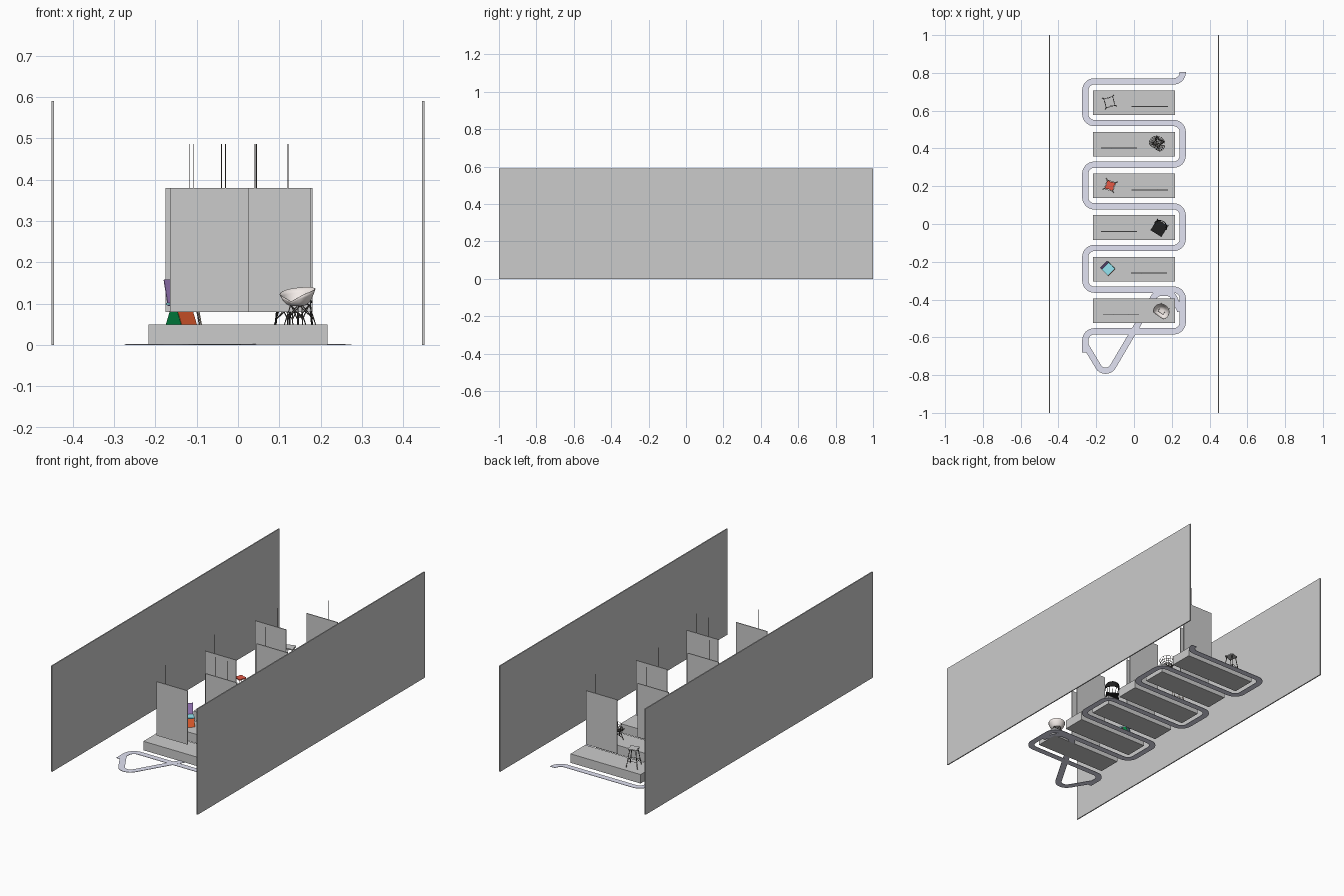
import bpy, bmesh
from math import sin, cos, pi, radians, tan
from mathutils import Vector, Matrix

if "Cube" in bpy.data.objects:
    bpy.data.objects.remove(bpy.data.objects["Cube"])

def material(name, rgb):
    m = bpy.data.materials.new(name)
    m.diffuse_color = (*rgb, 1)
    m.use_nodes = True
    m.node_tree.nodes["Principled BSDF"].inputs["Base Color"].default_value = m.diffuse_color
    return m

LILAC = material("lilac", (0.76, 0.77, 0.90))
BLACK = material("black", (0.015, 0.015, 0.015))
DARK = material("dark_metal", (0.12, 0.11, 0.10))
RED = material("red", (0.8, 0.1, 0.06))
CREAM = material("cream", (0.9, 0.84, 0.81))
WOOD = material("pale_wood", (0.75, 0.62, 0.5))
PURPLE = material("purple", (0.42, 0.25, 0.65))
CYAN = material("cyan", (0.30, 0.78, 0.88))
ORANGE = material("orange", (0.85, 0.12, 0.03))
GREEN = material("green", (0.0, 0.22, 0.05))

def finish(name, bm, mat=None, place=None, smooth=False):
    bmesh.ops.recalc_face_normals(bm, faces=bm.faces)
    me = bpy.data.meshes.new(name)
    bm.to_mesh(me)
    bm.free()
    ob = bpy.data.objects.new(name, me)
    bpy.context.collection.objects.link(ob)
    if mat:
        me.materials.append(mat)
    if place:
        x, y, a = place
        ob.location = (x, y, 0)
        ob.rotation_euler.z = radians(a)
    if smooth:
        for p in me.polygons:
            p.use_smooth = True
    return ob

def solidify(ob, t):
    m = ob.modifiers.new("thickness", 'SOLIDIFY')
    m.thickness, m.offset = t, 0

def box(name, lo, hi, mat=None, place=None):
    lo, hi = Vector(lo), Vector(hi)
    bm = bmesh.new()
    bmesh.ops.create_cube(bm, size=1, matrix=Matrix.Translation((lo + hi) / 2) @ Matrix.Diagonal((*(hi - lo), 1)))
    return finish(name, bm, mat, place)

def rods(name, pairs, r, mat=None, place=None):
    bm = bmesh.new()
    for a, b in pairs:
        a, b = Vector(a), Vector(b)
        d = b - a
        m = Matrix.Translation((a + b) / 2) @ d.to_track_quat('Z', 'Y').to_matrix().to_4x4()
        bmesh.ops.create_cone(bm, cap_ends=True, segments=6, radius1=r, radius2=r, depth=d.length, matrix=m)
    return finish(name, bm, mat, place)

def plate(name, outline, z0, z1, mat, place):
    bm = bmesh.new()
    f = bm.faces.new([bm.verts.new((x, y, z0)) for x, y in outline])
    ext = bmesh.ops.extrude_face_region(bm, geom=[f])['geom']
    bmesh.ops.translate(bm, verts=[v for v in ext if isinstance(v, bmesh.types.BMVert)], vec=(0, 0, z1 - z0))
    return finish(name, bm, mat, place)

def quad(name, pts, mat, place):
    bm = bmesh.new()
    bm.faces.new([bm.verts.new(p) for p in pts])
    solidify(finish(name, bm, mat, place), 0.002)

# flat ribbon following a path with rounded corners
def ribbon(name, pts, radius, half, z):
    pts = [Vector((x, y, 0)) for x, y in pts]
    line = [pts[0]]
    for a, p, b in zip(pts, pts[1:], pts[2:]):
        u, v = (a - p).normalized(), (b - p).normalized()
        ang = u.angle(v)
        centre = p + (u + v).normalized() * radius / sin(ang / 2)
        s = (p + u * radius / tan(ang / 2) - centre).normalized()
        e = (p + v * radius / tan(ang / 2) - centre).normalized()
        line += [centre + s.slerp(e, i / 8) * radius for i in range(9)]
    line.append(pts[-1])
    line = [p for i, p in enumerate(line) if i == 0 or (p - line[i - 1]).length > 1e-3]
    bm = bmesh.new()
    rows = []
    for i, p in enumerate(line):
        before = (p - line[i - 1]).normalized() if i else Vector()
        after = (line[i + 1] - p).normalized() if i + 1 < len(line) else Vector()
        t = (before + after).normalized() * half
        rows.append([bm.verts.new((p.x + s * t.y, p.y - s * t.x, z)) for s in (-1, 1)])
    for a, b in zip(rows, rows[1:]):
        bm.faces.new((a[0], a[1], b[1], b[0]))
    solidify(finish(name, bm, LILAC), 0.002)

# side walls
for s, n in ((-1, "left"), (1, "right")):
    box(n + "_wall", (s * 0.448 - 0.003, -1, 0), (s * 0.448 + 0.003, 1, 0.59))

# plinths with hanging panels on wires
panel_x = [0.084, -0.079, 0.084, -0.079, 0.08, -0.069]
for i, px in enumerate(panel_x):
    y = 0.643 - 0.2205 * i
    box(f"plinth_{i}", (-0.216, y - 0.065, 0), (0.216, y + 0.065, 0.05))
    py = y - 0.021
    box(f"hanging_panel_{i}", (px - 0.096, py - 0.0025, 0.08), (px + 0.096, py + 0.0025, 0.38))
    rods(f"panel_wires_{i}", [((px + s * 0.039, py, 0.38), (px + s * 0.039, py, 0.486)) for s in (-1, 1)], 0.001, DARK)

# serpentine floor path and its crossing loop
path = [(0.258, 0.805)]
for i in range(7):
    s = 1 if i % 2 == 0 else -1
    path += [(s * 0.258, 0.755 - 0.2205 * i), (-s * 0.258, 0.755 - 0.2205 * i)]
path.append((-0.258, -0.68))
ribbon("serpentine_path", path, 0.048, 0.0165, 0.001)
loop = [(-0.258, -0.64), (-0.15, -0.82), (0.118, -0.365), (0.2, -0.365), (0.245, -0.46)]
ribbon("path_loop", loop, 0.045, 0.0165, 0.0013)

SIGNS = [(-1, -1), (1, -1), (1, 1), (-1, 1)]

# stools: concave square seat on splayed legs
def stool(tag, place, seat_mat, leg_mat, size):
    out = []
    for k in range(32):
        a = k * pi / 16
        r = size * (1 - 0.2 * cos(4 * a))
        out.append((r * cos(a), r * sin(a)))
    plate(tag + "_seat", out, 0.146, 0.152, seat_mat, place)
    rods(tag + "_legs", [((x * 0.016, y * 0.016, 0.147), (x * 0.03, y * 0.03, 0.05)) for x, y in SIGNS], 0.002, leg_mat, place)
    ring = [(x * 0.025, y * 0.025, 0.085) for x, y in SIGNS]
    rods(tag + "_footrest", list(zip(ring, ring[1:] + ring[:1])), 0.0012, leg_mat, place)

stool("grey_stool", (-0.13, 0.645, 15), None, DARK, 0.027)
stool("red_stool", (-0.127, 0.203, -18), RED, WOOD, 0.024)

# armchair bowl: low front lip, raised back and arms
def bowl(name, place, mat, segs, rings):
    bm = bmesh.new()
    mid = bm.verts.new((0, 0, 0.095))
    prev = None
    for j in range(1, rings + 1):
        t = j / rings
        ring = []
        for k in range(segs):
            a = 2 * pi * k / segs
            h = 0.010 + 0.035 * max(0, (sin(a) + 1) / 2) ** 0.45
            y = max(0.041 * sin(a), -0.027)
            ring.append(bm.verts.new((0.043 * cos(a) * t ** 0.7, y * t ** 0.7, 0.095 + h * t ** 2.5)))
        for k in range(segs):
            n = (k + 1) % segs
            bm.faces.new((prev[k], ring[k], ring[n], prev[n]) if prev else (mid, ring[k], ring[n]))
        prev = ring
    return finish(name, bm, mat, place, True)

def wire_base(name, place, mat):
    top = [Vector((x * 0.016, y * 0.016, 0.098)) for x, y in SIGNS]
    foot = [Vector((x * 0.027, y * 0.027, 0.05)) for x, y in SIGNS]
    pairs = list(zip(top, foot))
    for i in range(4):
        j = (i + 1) % 4
        low_i, low_j = top[i].lerp(foot[i], 0.75), top[j].lerp(foot[j], 0.75)
        pairs += [(top[i], low_j), (top[j], low_i), (top[i], top[j])]
    rods(name, pairs, 0.0013, mat, place)

shell_place, wire_place = (0.144, -0.464, -35), (0.122, 0.424, -35)
solidify(bowl("shell_seat", shell_place, CREAM, 32, 8), 0.002)
wire_base("shell_chair_base", (0.15, -0.456, -35), DARK)
mesh_seat = bowl("wire_seat", wire_place, DARK, 20, 6)
w = mesh_seat.modifiers.new("wires", 'WIREFRAME')
w.thickness = 0.002
wire_base("wire_chair_base", (0.126, 0.43, -35), DARK)

# black chair: square seat, four legs, curved back rail on spindles
bp = (0.135, -0.02, -32)
box("black_seat", (-0.034, -0.036, 0.102), (0.034, 0.032, 0.108), BLACK, bp)
rods("black_legs", [((x * 0.028, y * 0.028, 0.103), (x * 0.032, y * 0.032, 0.05)) for x, y in SIGNS], 0.0025, BLACK, bp)
arc = [(0.036 * cos(a), 0.008 + 0.031 * sin(a)) for a in (pi * k / 12 for k in range(13))]
rods("black_spindles", [((x * 0.85, y * 0.85, 0.106), (x, y, 0.15)) for x, y in arc[::2]], 0.0013, BLACK, bp)
bm = bmesh.new()
cols = [[bm.verts.new((x, y, z)) for z in (0.142, 0.155 + 0.017 * max(0, y / 0.039))] for x, y in arc]
for a, b in zip(cols, cols[1:]):
    bm.faces.new((a[0], b[0], b[1], a[1]))
solidify(finish("black_back_rail", bm, BLACK, bp, True), 0.004)

# coloured panel chair: leaning sheets under a square seat
cp, h = (-0.137, -0.237, 45), 0.026
box("panel_chair_seat", (-h, -h, 0.097), (h, h, 0.102), CYAN, cp)
quad("panel_chair_back", [(-h, 0.02, 0.095), (h, 0.02, 0.095), (h, 0.034, 0.158), (-h, 0.034, 0.158)], PURPLE, cp)
for s, n in ((-1, "front"), (1, "rear")):
    quad(f"panel_chair_{n}", [(-h, s * h, 0.05), (h, s * h, 0.05), (h, s * 0.006, 0.098), (-h, s * 0.006, 0.098)], ORANGE, cp)
    quad(f"panel_chair_side_{n}", [(s * h, -h, 0.05), (s * h, h, 0.05), (s * h, 0.006, 0.098), (s * h, -0.006, 0.098)], GREEN, cp)
